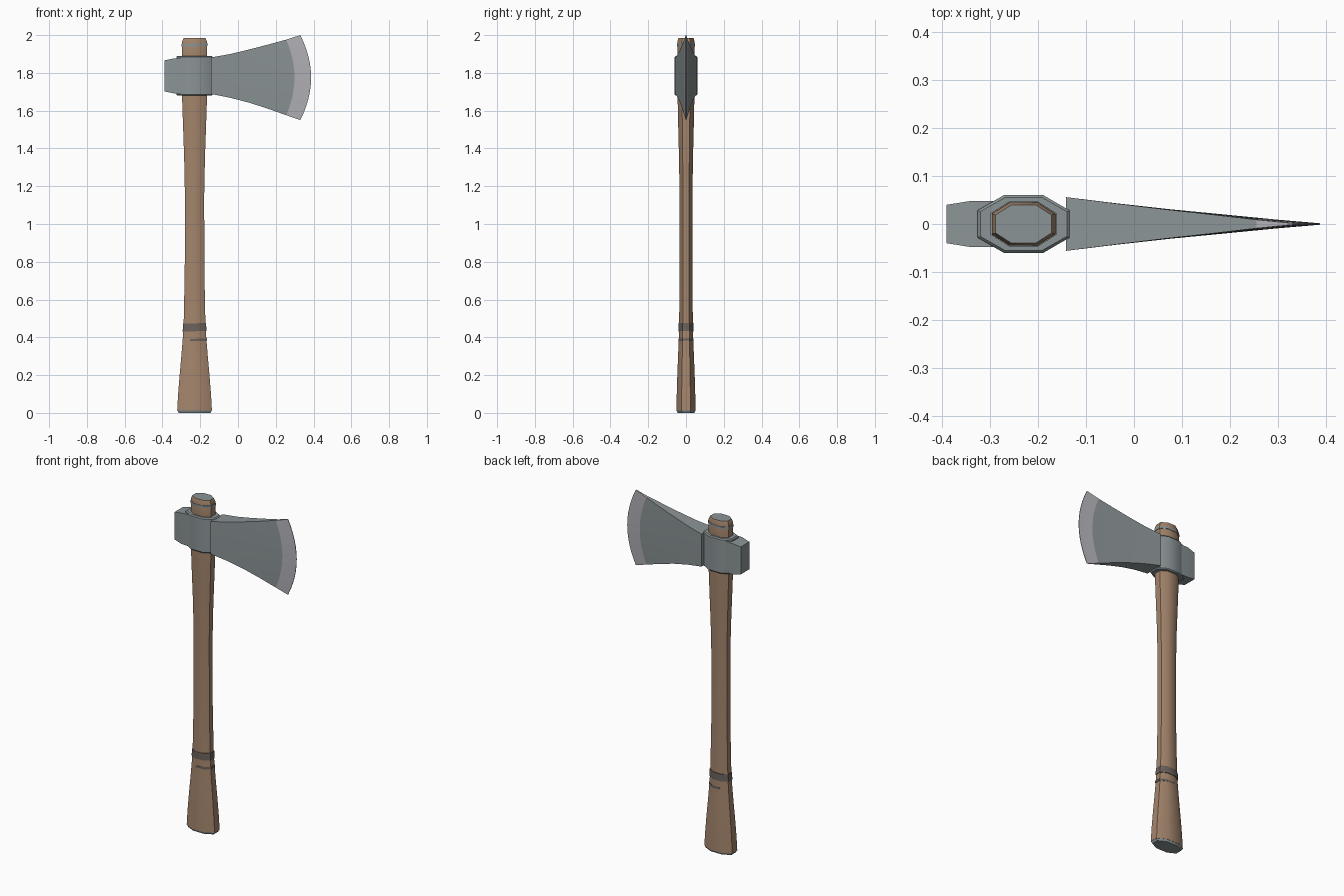
import bpy
import math
import bmesh

cube = bpy.data.objects.get("Cube")
if cube:
    bpy.data.objects.remove(cube)


def material(name, rgb):
    mat = bpy.data.materials.new(name)
    mat.use_nodes = True
    mat.diffuse_color = (*rgb, 1)
    mat.node_tree.nodes["Principled BSDF"].inputs["Base Color"].default_value = (*rgb, 1)
    return mat


STEEL = material("steel", (0.26, 0.295, 0.305))
EDGE = material("honed_steel", (0.44, 0.44, 0.475))
WOOD = material("wood", (0.37, 0.235, 0.15))
WRAP = material("dark_wrap", (0.145, 0.12, 0.105))
AXIS = -0.23


def finish(name, bm, mats, angle=35):
    bmesh.ops.recalc_face_normals(bm, faces=bm.faces[:])
    mesh = bpy.data.meshes.new(name)
    bm.to_mesh(mesh)
    bm.free()
    for mat in mats:
        mesh.materials.append(mat)
    obj = bpy.data.objects.new(name, mesh)
    bpy.context.collection.objects.link(obj)
    bpy.ops.object.select_all(action="DESELECT")
    obj.select_set(True)
    bpy.context.view_layer.objects.active = obj
    bpy.ops.object.shade_smooth_by_angle(angle=math.radians(angle))
    return obj


def octagon(rx, ry):
    quarter = [(rx, ry * 0.47), (rx * 0.43, ry)]
    half = quarter + [(-x, y) for x, y in reversed(quarter)]
    return half + [(-x, -y) for x, y in half]


def octagon_loft(name, sections, mats, cap_index=0, shift=0, tilt=0):
    """Stack octagons given as (z, half width, half depth)."""
    bm = bmesh.new()
    rings = [[bm.verts.new((AXIS + shift + x, y, z + tilt * x)) for x, y in octagon(rx, ry)]
             for z, rx, ry in sections]
    for low, high in zip(rings, rings[1:]):
        for i in range(8):
            j = (i + 1) % 8
            bm.faces.new((low[i], low[j], high[j], high[i]))
    for ring in (rings[0], rings[-1]):
        bm.faces.new(ring).material_index = cap_index
    return finish(name, bm, mats)


# Handle, with steel ends
octagon_loft("handle", [
    (0.012, 0.092, 0.051), (0.1, 0.087, 0.049), (0.2, 0.079, 0.046),
    (0.3, 0.070, 0.042), (0.4, 0.062, 0.038), (0.5, 0.057, 0.036),
    (0.75, 0.052, 0.034), (1.15, 0.051, 0.034), (1.35, 0.055, 0.037),
    (1.55, 0.062, 0.042), (1.7, 0.067, 0.045), (1.9, 0.067, 0.045),
    (1.965, 0.066, 0.045), (1.985, 0.058, 0.040)], [WOOD, STEEL], cap_index=1)
octagon_loft("butt_cap", [(0, 0.084, 0.045), (0.013, 0.091, 0.05)], [STEEL])

# Bands around the handle
octagon_loft("grip_band", [(0.432, 0.063, 0.040), (0.474, 0.061, 0.039)], [WRAP], tilt=0.03)
octagon_loft("thin_grip_band", [(0.379, 0.0625, 0.0388), (0.392, 0.0625, 0.0388)],
             [WRAP], shift=0.004, tilt=0.05)
octagon_loft("top_ring", [(1.941, 0.069, 0.047), (1.955, 0.069, 0.047)], [STEEL], tilt=0.03)

# Collar that holds the head
octagon_loft("collar", [
    (1.68, 0.090, 0.055), (1.686, 0.096, 0.06),
    (1.884, 0.096, 0.06), (1.89, 0.090, 0.055)], [STEEL])

# Hammer block behind the collar
bm = bmesh.new()
rings = []
for x, depth, low, high in [(-0.39, 0.040, 1.702, 1.866), (-0.34, 0.048, 1.692, 1.876),
                            (-0.25, 0.048, 1.690, 1.880)]:
    rings.append([bm.verts.new((x, y, z)) for y, z in
                  [(-depth, low), (depth, low), (depth, high), (-depth, high)]])
for a, b in zip(rings, rings[1:]):
    for i in range(4):
        j = (i + 1) % 4
        bm.faces.new((a[i], a[j], b[j], b[i]))
bm.faces.new(rings[0])
bm.faces.new(rings[-1])
finish("poll", bm, [STEEL], 12)

# Blade: stations of (x at corners, forward bulge, half thickness, low z, high z)
STATIONS = [
    (-0.142, 0, 0.056, 1.688, 1.882), (-0.04, 0.004, 0.043, 1.668, 1.900),
    (0.06, 0.012, 0.031, 1.642, 1.924), (0.16, 0.026, 0.020, 1.610, 1.950),
    (0.255, 0.044, 0.009, 1.576, 1.976), (0.33, 0.057, 0.0015, 1.55, 2.0)]
STEPS = 12
bm = bmesh.new()
loops = []
for x, bulge, thick, low, high in STATIONS:
    sides = []
    for side in (-1, 1):
        column = []
        for k in range(STEPS + 1):
            t = k / STEPS
            px = x + bulge * (1 - (2 * t - 1) ** 2)
            column.append(bm.verts.new((px, side * thick, low + (high - low) * t)))
        sides.append(column)
    loops.append(sides[0] + sides[1][::-1])
for s, (a, b) in enumerate(zip(loops, loops[1:])):
    for i in range(len(a)):
        j = (i + 1) % len(a)
        face = bm.faces.new((a[i], a[j], b[j], b[i]))
        face.material_index = int(s == len(STATIONS) - 2)
for loop, index in ((loops[0], 0), (loops[-1], 1)):
    for i in range(STEPS):
        face = bm.faces.new((loop[i], loop[i + 1], loop[-2 - i], loop[-1 - i]))
        face.material_index = index
finish("blade", bm, [STEEL, EDGE])
